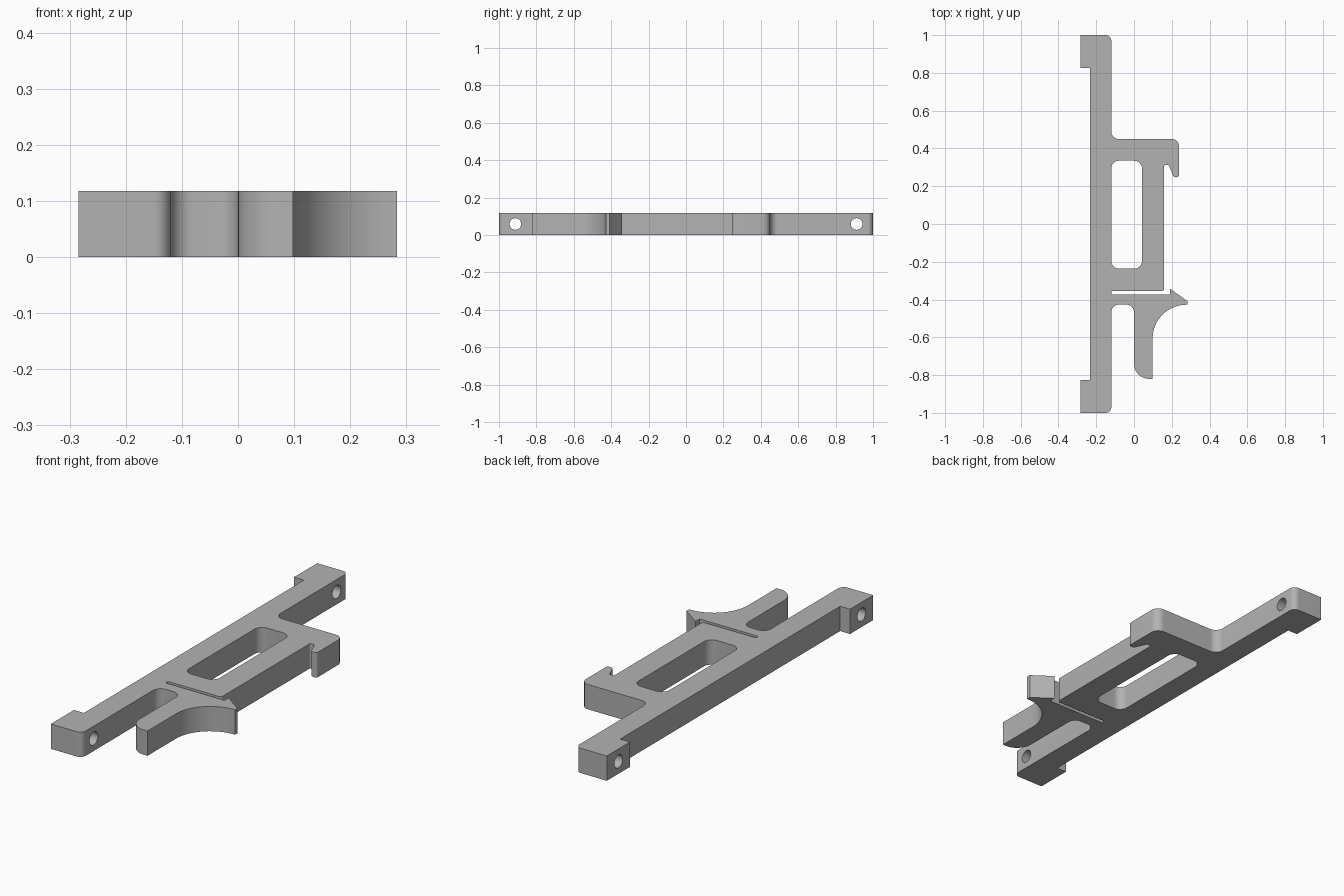
import bpy, bmesh, math
from mathutils import Vector

if "Cube" in bpy.data.objects:
    bpy.data.objects.remove(bpy.data.objects["Cube"], do_unlink=True)

HEIGHT = 0.118

grey = bpy.data.materials.new("plain grey")
grey.use_nodes = True
colour = (0.45, 0.45, 0.45, 1)
grey.diffuse_color = colour
grey.node_tree.nodes["Principled BSDF"].inputs["Base Color"].default_value = colour


def rounded(corners, steps=10):
    """Turn (x, y, radius) corners into an outline with true arc fillets."""
    out = []
    for i, (x, y, r) in enumerate(corners):
        p = Vector((x, y))
        if r == 0:
            out.append(p)
            continue
        a = (Vector(corners[i - 1][:2]) - p).normalized()
        b = (Vector(corners[(i + 1) % len(corners)][:2]) - p).normalized()
        half = a.angle(b) / 2
        centre = p + (a + b).normalized() * r / math.sin(half)
        start = p + a * r / math.tan(half) - centre
        end = p + b * r / math.tan(half) - centre
        sweep = start.angle(end)
        for k in range(steps + 1):
            t = k / steps
            out.append(centre + (start * math.sin((1 - t) * sweep)
                                 + end * math.sin(t * sweep)) / math.sin(sweep))
    return out


def prism(name, outline, z0, z1):
    bm = bmesh.new()
    face = bm.faces.new([bm.verts.new((p.x, p.y, z0)) for p in outline])
    top = bmesh.ops.extrude_face_region(bm, geom=[face])["geom"]
    bmesh.ops.translate(bm, vec=(0, 0, z1 - z0),
                        verts=[v for v in top if isinstance(v, bmesh.types.BMVert)])
    bmesh.ops.recalc_face_normals(bm, faces=bm.faces)
    mesh = bpy.data.meshes.new(name)
    bm.to_mesh(mesh)
    bm.free()
    mesh.materials.append(grey)
    obj = bpy.data.objects.new(name, mesh)
    bpy.context.collection.objects.link(obj)
    return obj


# Outline, anticlockwise from the front end of the rail
corners = [
    (-0.284, -1, 0), (-0.12, -1, 0.03),
    # gap and spring lever
    (-0.12, -0.427, 0.04), (0, -0.427, 0.04), (0, -0.82, 0.08), (0.098, -0.82, 0),
    (0.098, -0.427, 0.18), (0.283, -0.427, 0), (0.283, -0.408, 0),
    # barb and thin slot
    (0.19, -0.342, 0), (0.19, -0.373, 0), (-0.12, -0.373, 0.008),
    (-0.12, -0.355, 0.008), (0.16, -0.355, 0.015),
    # hook
    (0.16, 0.313, 0.006), (0.183, 0.313, 0.006), (0.21, 0.249, 0.012),
    (0.239, 0.249, 0.012), (0.239, 0.45, 0.04),
    # rear arm of the rail and its end blocks
    (-0.12, 0.45, 0.04), (-0.12, 1, 0.03), (-0.284, 1, 0),
    (-0.284, 0.826, 0), (-0.232, 0.826, 0), (-0.232, -0.826, 0), (-0.284, -0.826, 0),
]
body = prism("latch_body", rounded(corners), 0, HEIGHT)

# Cutters: window through the top and a cross hole in each end
window = [(-0.12, -0.236, 0.04), (0.042, -0.236, 0.04),
          (0.042, 0.335, 0.04), (-0.12, 0.335, 0.04)]
cutters = [prism("window_cutter", rounded(window), -0.1, 0.3)]
circle = [Vector((math.cos(a), math.sin(a))) * 0.031
          for a in (math.tau * i / 40 for i in range(40))]
for side in (-1, 1):
    hole = prism("hole_cutter", circle, -0.2, 0.2)
    hole.rotation_euler = (0, math.pi / 2, 0)
    hole.location = (-0.2, side * 0.912, HEIGHT / 2)
    cutters.append(hole)

for cutter in cutters:
    cutter.hide_render = True
    mod = body.modifiers.new("cut", "BOOLEAN")
    mod.operation = "DIFFERENCE"
    mod.solver = "EXACT"
    mod.object = cutter

# Bake the cuts, then drop the cutters
bpy.context.view_layer.update()
graph = bpy.context.evaluated_depsgraph_get()
cut_mesh = bpy.data.meshes.new_from_object(body.evaluated_get(graph))
body.modifiers.clear()
body.data = cut_mesh
for cutter in cutters:
    bpy.data.objects.remove(cutter, do_unlink=True)

bpy.ops.object.select_all(action="DESELECT")
body.select_set(True)
bpy.context.view_layer.objects.active = body
bpy.ops.object.shade_smooth_by_angle(angle=math.radians(30))
